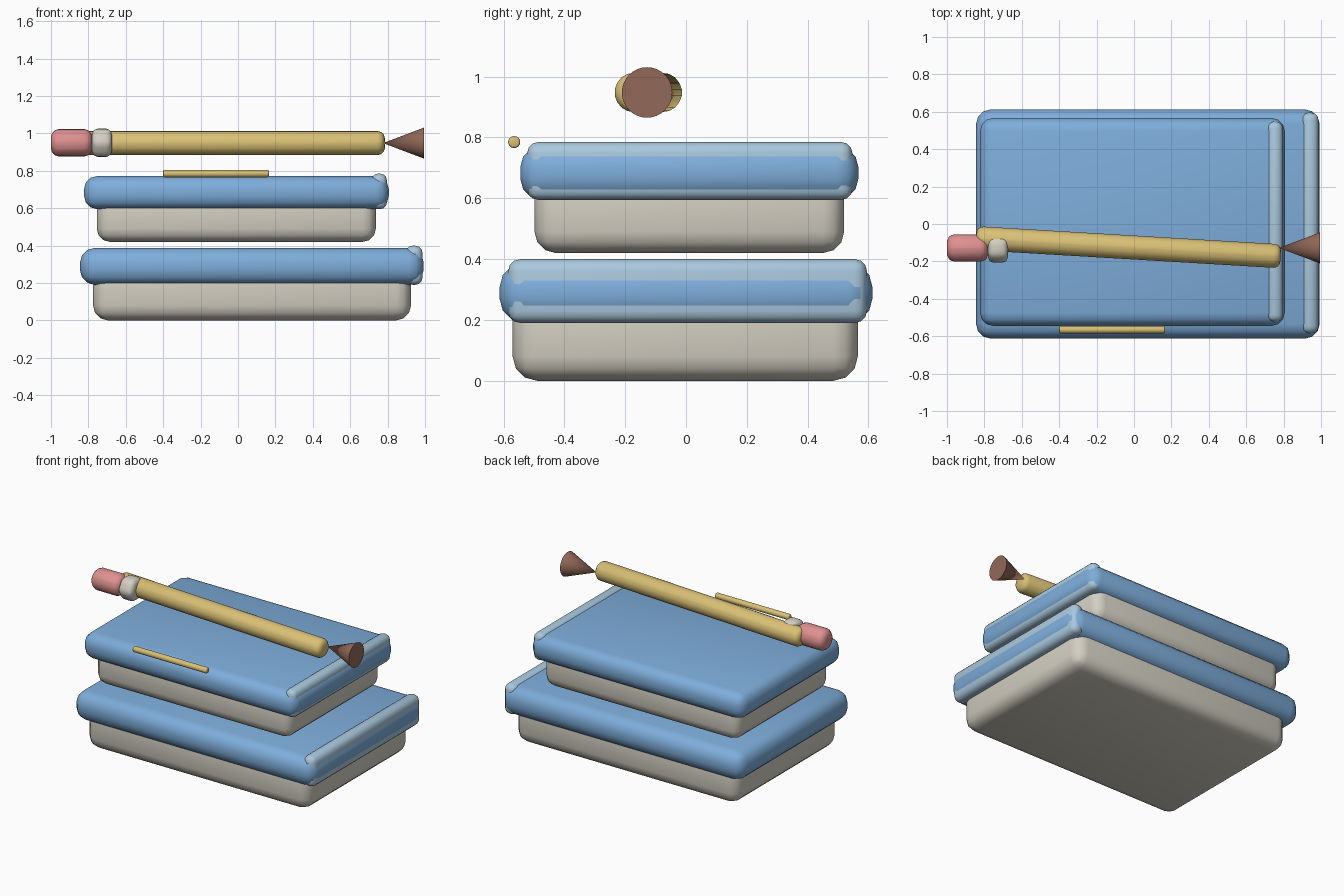
import bpy
import math

cube = bpy.data.objects.get("Cube")
if cube:
    bpy.data.objects.remove(cube, do_unlink=True)


def material(name, r, g, b):
    m = bpy.data.materials.new(name)
    m.use_nodes = True
    m.diffuse_color = (r, g, b, 1)
    bsdf = m.node_tree.nodes["Principled BSDF"]
    bsdf.inputs["Base Color"].default_value = (r, g, b, 1)
    bsdf.inputs["Roughness"].default_value = 0.7
    return m


BLUE = material("cover blue", 0.21, 0.42, 0.71)
PALE = material("spine pale blue", 0.40, 0.58, 0.73)
PAPER = material("paper", 0.65, 0.62, 0.54)
YELLOW = material("pencil yellow", 0.70, 0.53, 0.18)
PINK = material("eraser pink", 0.74, 0.28, 0.28)
BROWN = material("tip brown", 0.29, 0.14, 0.10)


def finish(name, mat, bevel, segments=3):
    """Name, colour, round and smooth the active object."""
    ob = bpy.context.object
    ob.name = name
    ob.data.materials.append(mat)
    bpy.ops.object.transform_apply(location=False, rotation=True, scale=True)
    if bevel:
        mod = ob.modifiers.new("rounding", "BEVEL")
        mod.width = bevel
        mod.segments = segments
        mod.limit_method = "ANGLE"
        mod.angle_limit = math.radians(40)
        bpy.ops.object.modifier_apply(modifier=mod.name)
    bpy.ops.object.shade_smooth_by_angle(angle=math.radians(40))
    return ob


def block(name, mat, x, y, z, bevel):
    """Rounded box spanning the given (low, high) ranges."""
    spans = (x, y, z)
    bpy.ops.mesh.primitive_cube_add(size=1, location=[sum(s) / 2 for s in spans])
    bpy.context.object.scale = [s[1] - s[0] for s in spans]
    return finish(name, mat, bevel)


def rod(name, mat, x, y, z, radius, sides, bevel, turn=0.0):
    """Rounded prism lying along x, turned about the vertical."""
    bpy.ops.mesh.primitive_cylinder_add(
        vertices=sides, radius=radius, depth=x[1] - x[0],
        location=(sum(x) / 2, y, z), rotation=(0, math.pi / 2, turn))
    return finish(name, mat, bevel)


# Lower book
block("lower_pages", PAPER, (-0.775, 0.925), (-0.57, 0.565), (0, 0.31), 0.08)
block("lower_cover", BLUE, (-0.845, 0.993), (-0.613, 0.613), (0.19, 0.388), 0.08)
block("lower_spine", PALE, (0.895, 0.987), (-0.585, 0.595), (0.19, 0.4), 0.04)

# Upper book
block("upper_pages", PAPER, (-0.755, 0.737), (-0.498, 0.52), (0.42, 0.69), 0.07)
block("upper_cover", BLUE, (-0.823, 0.806), (-0.545, 0.567), (0.595, 0.772), 0.07)
block("upper_spine", PALE, (0.712, 0.796), (-0.522, 0.547), (0.595, 0.785), 0.036)

# Bookmark bar along the front edge of the upper cover
rod("bookmark_bar", YELLOW, (-0.4, 0.165), -0.565, 0.785, 0.02, 16, 0.008)

# Pencil: hexagonal body, ferrule, eraser and flared tip
rod("pencil_body", YELLOW, (-0.845, 0.785), -0.124, 0.948, 0.074, 6, 0.035,
    math.radians(-3.4))
rod("pencil_ferrule", PAPER, (-0.78, -0.675), -0.128, 0.95, 0.087, 6, 0.03)
rod("pencil_eraser", PINK, (-1, -0.78), -0.128, 0.95, 0.085, 6, 0.042)
bpy.ops.mesh.primitive_cone_add(
    vertices=32, radius1=0.083, radius2=0, depth=0.22,
    location=(0.885, -0.128, 0.948), rotation=(0, -math.pi / 2, 0))
finish("pencil_tip", BROWN, 0)

# The hexagon corners point sideways, with flats on top and underneath
for name in ("pencil_body", "pencil_ferrule", "pencil_eraser"):
    vs = bpy.data.objects[name].data.vertices
    print(name, max(v.co.y for v in vs), max(v.co.z for v in vs))
